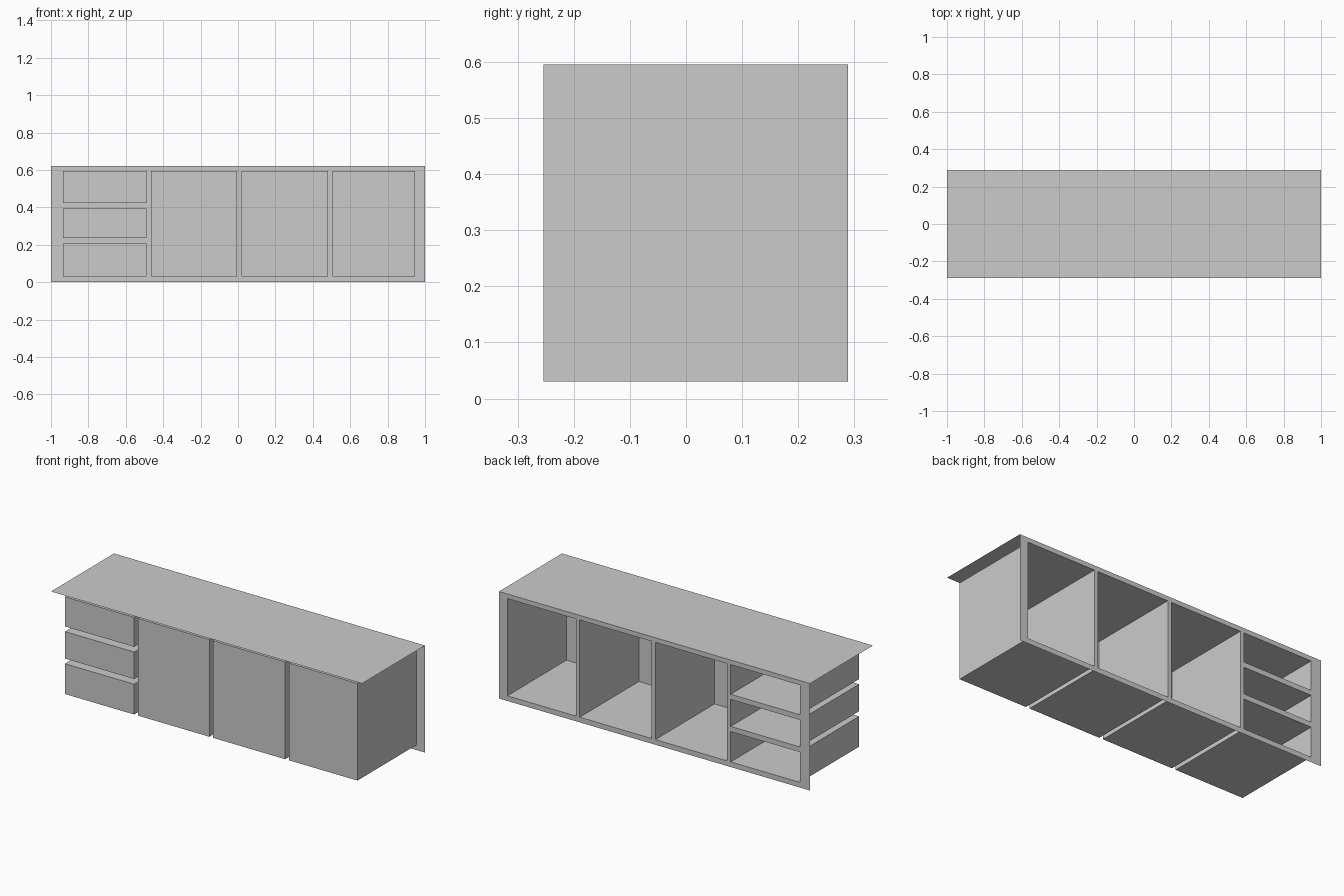
import bpy, bmesh
from mathutils import Matrix, Vector

if "Cube" in bpy.data.objects:
    bpy.data.objects.remove(bpy.data.objects["Cube"])

HALF, TOP, BACK, FRONT = 1.0, 0.622, 0.289, -0.254
LOW, HIGH = 0.03, 0.595
# (x range, vertical openings) for each column
DRAWERS = [(LOW, 0.206), (0.236, 0.393), (0.423, HIGH)]
COLUMNS = [((-0.935, -0.49), DRAWERS),
           ((-0.465, -0.006), [(LOW, HIGH)]),
           ((0.018, 0.481), [(LOW, HIGH)]),
           ((0.505, 0.946), [(LOW, HIGH)])]


def finish(name, bm):
    bmesh.ops.remove_doubles(bm, verts=bm.verts, dist=1e-5)
    mesh = bpy.data.meshes.new(name)
    bm.to_mesh(mesh)
    bm.free()
    obj = bpy.data.objects.new(name, mesh)
    bpy.context.collection.objects.link(obj)


def open_box(name, x, z):
    """Thin shell, open towards the frame."""
    size = Vector((x[1] - x[0], BACK - FRONT, z[1] - z[0]))
    centre = Vector((sum(x) / 2, (BACK + FRONT) / 2, sum(z) / 2))
    bm = bmesh.new()
    bmesh.ops.create_cube(bm, size=1, matrix=Matrix.Translation(centre) @ Matrix.Diagonal((*size, 1)))
    bm.normal_update()
    bmesh.ops.delete(bm, geom=[f for f in bm.faces if f.normal.y > 0.9], context='FACES')
    finish(name, bm)


# Drawer and cupboard shells
openings = [(x, z) for x, rows in COLUMNS for z in rows]
for i, (x, z) in enumerate(openings):
    open_box(f"drawer_{i + 1}" if i < 3 else f"cupboard_{i - 2}", x, z)

# Flat frame around the openings
xs = sorted({-HALF, HALF} | {v for x, _ in openings for v in x})
zs = sorted({0.0, TOP} | {v for _, z in openings for v in z})
bm = bmesh.new()
for x0, x1 in zip(xs, xs[1:]):
    for z0, z1 in zip(zs, zs[1:]):
        cx, cz = (x0 + x1) / 2, (z0 + z1) / 2
        if not any(x[0] < cx < x[1] and z[0] < cz < z[1] for x, z in openings):
            bm.faces.new([bm.verts.new((a, BACK, b)) for a, b in
                          ((x1, z0), (x0, z0), (x0, z1), (x1, z1))])
bmesh.ops.remove_doubles(bm, verts=bm.verts, dist=1e-5)
bmesh.ops.dissolve_limit(bm, angle_limit=0.01, verts=bm.verts, edges=bm.edges)
finish("face_frame", bm)

# Worktop sheet
bm = bmesh.new()
bm.faces.new([bm.verts.new((x, y, TOP)) for x, y in
              ((-HALF, -BACK), (HALF, -BACK), (HALF, BACK), (-HALF, BACK))])
finish("worktop", bm)
